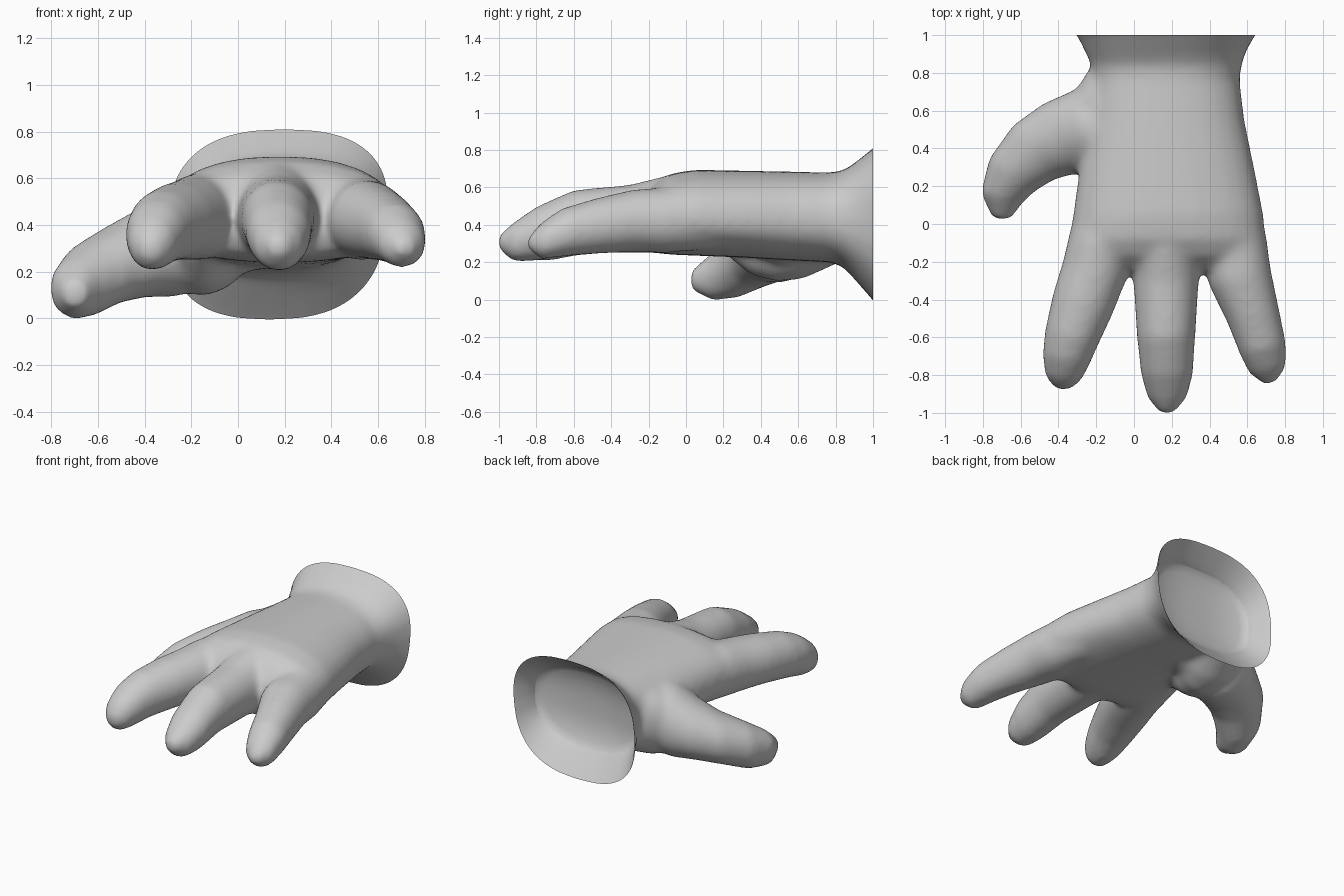
import bpy, bmesh
from math import cos, sin, pi
from mathutils import Vector

bm = bmesh.new()
SEGS = 28


def loft(sections):
    """Closed tube; section = x, y, z, half width, height up, height down, (x shear, squareness)."""
    rings = []
    n = len(sections)
    for i, (x, y, z, w, up, down, *extra) in enumerate(sections):
        a, b = sections[max(i - 1, 0)], sections[min(i + 1, n - 1)]
        d = Vector((b[0] - a[0], b[1] - a[1])).normalized()
        side = Vector((-d.y, d.x))
        s, power = extra if extra else (0, 2.05)
        ring = []
        for k in range(SEGS):
            t = 2 * pi * k / SEGS
            c, q = cos(t), sin(t)
            u = w * abs(c) ** (2 / power) * (1 if c > 0 else -1)
            v = (up if q > 0 else down) * abs(q) ** (2 / power) * (1 if q > 0 else -1)
            ring.append(bm.verts.new((x + side.x * u + s * v, y + side.y * u, z + v)))
        rings.append(ring)
    for r0, r1 in zip(rings, rings[1:]):
        for k in range(SEGS):
            j = (k + 1) % SEGS
            bm.faces.new((r0[k], r0[j], r1[j], r1[k]))
    bm.faces.new(rings[0][::-1])
    bm.faces.new(rings[-1])


def palm(y, x0, x1, z0, z1, shear=0.0, power=2.3, zc=0.43):
    return ((x0 + x1) / 2, y, zc, (x1 - x0) / 2, z1 - zc, zc - z0, shear, power)


# palm and flared cuff (overshoots y = 1, trimmed later)
loft([palm(1.10, -0.38, 0.72, -0.13, 0.90, 0.09, 2.6),
      palm(1.00, -0.30, 0.64, -0.005, 0.81, 0.08, 2.6),
      palm(0.90, -0.25, 0.59, 0.11, 0.73, 0.06, 2.5),
      palm(0.84, -0.225, 0.57, 0.175, 0.69, 0.03, 2.4),
      palm(0.77, -0.22, 0.56, 0.20, 0.68),
      palm(0.55, -0.25, 0.585, 0.21, 0.685),
      palm(0.30, -0.29, 0.635, 0.225, 0.69),
      palm(0.05, -0.325, 0.685, 0.235, 0.695),
      palm(-0.08, -0.34, 0.70, 0.24, 0.675),
      palm(-0.17, -0.34, 0.70, 0.25, 0.62),
      palm(-0.23, -0.32, 0.68, 0.27, 0.54),
      palm(-0.255, -0.26, 0.62, 0.32, 0.48)])

# index finger
loft([(-0.15, 0.15, 0.43, 0.14, 0.16, 0.16), (-0.17, -0.1, 0.43, 0.18, 0.19, 0.18),
      (-0.21, -0.25, 0.42, 0.175, 0.18, 0.17), (-0.27, -0.42, 0.41, 0.168, 0.17, 0.16),
      (-0.33, -0.60, 0.39, 0.147, 0.157, 0.157), (-0.36, -0.72, 0.36, 0.128, 0.137, 0.152),
      (-0.375, -0.82, 0.32, 0.095, 0.10, 0.115), (-0.38, -0.88, 0.30, 0.035, 0.035, 0.04)])

# middle finger
loft([(0.17, 0.15, 0.45, 0.15, 0.16, 0.18), (0.17, -0.12, 0.44, 0.18, 0.22, 0.19),
      (0.17, -0.30, 0.43, 0.174, 0.185, 0.18), (0.17, -0.60, 0.42, 0.155, 0.167, 0.175),
      (0.175, -0.80, 0.36, 0.138, 0.138, 0.153), (0.175, -0.92, 0.31, 0.105, 0.105, 0.11),
      (0.172, -1.006, 0.31, 0.035, 0.035, 0.04)])

# little finger
loft([(0.50, 0.15, 0.42, 0.14, 0.15, 0.15), (0.53, -0.1, 0.42, 0.175, 0.18, 0.17),
      (0.56, -0.28, 0.42, 0.17, 0.17, 0.165), (0.63, -0.48, 0.39, 0.143, 0.153, 0.145),
      (0.683, -0.66, 0.36, 0.127, 0.13, 0.13), (0.708, -0.77, 0.32, 0.102, 0.095, 0.107),
      (0.722, -0.845, 0.30, 0.035, 0.035, 0.035)])

# thumb
loft([(0.15, 0.55, 0.38, 0.12, 0.14, 0.15), (-0.08, 0.52, 0.36, 0.20, 0.25, 0.20),
      (-0.27, 0.495, 0.32, 0.22, 0.245, 0.23), (-0.40, 0.45, 0.275, 0.205, 0.205, 0.185),
      (-0.53, 0.38, 0.235, 0.182, 0.167, 0.172), (-0.645, 0.26, 0.175, 0.15, 0.152, 0.168),
      (-0.70, 0.14, 0.13, 0.115, 0.12, 0.135), (-0.70, 0.025, 0.11, 0.05, 0.045, 0.06)])

# fleshy mound joining thumb to wrist
loft([(0.0, 0.88, 0.38, 0.15, 0.14, 0.15), (-0.07, 0.75, 0.36, 0.18, 0.22, 0.19),
      (-0.13, 0.62, 0.34, 0.205, 0.25, 0.23), (-0.16, 0.48, 0.34, 0.19, 0.24, 0.245),
      (-0.17, 0.34, 0.35, 0.14, 0.17, 0.215), (-0.17, 0.20, 0.37, 0.09, 0.10, 0.12)])

bmesh.ops.recalc_face_normals(bm, faces=bm.faces)
mesh = bpy.data.meshes.new("glove")
bm.to_mesh(mesh)
bm.free()
glove = bpy.data.objects.new("glove", mesh)
bpy.context.collection.objects.link(glove)
bpy.context.view_layer.objects.active = glove
glove.select_set(True)

# fuse all parts into one skin and soften the joins
remesh = glove.modifiers.new("fuse", 'REMESH')
remesh.mode = 'VOXEL'
remesh.voxel_size = 0.018
soften = glove.modifiers.new("soften", 'SMOOTH')
soften.factor = 0.5
soften.iterations = 22
for m in ("fuse", "soften"):
    bpy.ops.object.modifier_apply(modifier=m)

# cut the cuff open at the back
bm = bmesh.new()
bm.from_mesh(glove.data)
bmesh.ops.bisect_plane(bm, geom=bm.verts[:] + bm.edges[:] + bm.faces[:],
                       plane_co=(0, 1, 0), plane_no=(0, 1, 0), clear_outer=True)
bm.to_mesh(glove.data)

# cuff lining: inner copy of the flare, closed as a shallow smooth bowl at the wrist
cut = bmesh.ops.bisect_plane(bm, geom=bm.verts[:] + bm.edges[:] + bm.faces[:], plane_co=(0, 0.86, 0),
                             plane_no=(0, 1, 0), clear_inner=True)["geom_cut"]
ring = [e for e in cut if isinstance(e, bmesh.types.BMEdge)]
centre = Vector((0.17, 0.86, 0.43))
for scale, y in ((0.85, 0.84), (0.6, 0.82), (0.3, 0.81)):
    new = bmesh.ops.extrude_edge_only(bm, edges=ring)["geom"]
    ring = [e for e in new if isinstance(e, bmesh.types.BMEdge)]
    prev = (1.0, 0.85, 0.6)[(0.85, 0.6, 0.3).index(scale)]
    for v in (g for g in new if isinstance(g, bmesh.types.BMVert)):
        v.co = centre + (v.co - centre) * (scale / prev)
        v.co.y = y
bmesh.ops.triangle_fill(bm, edges=ring, use_beauty=True)
for v in bm.verts:
    v.co.x = centre.x + (v.co.x - centre.x) * 0.99
    v.co.z = centre.z + (v.co.z - centre.z) * 0.99
bmesh.ops.recalc_face_normals(bm, faces=bm.faces)
bmesh.ops.reverse_faces(bm, faces=[f for f in bm.faces] if sum(f.normal.y for f in bm.faces) < 0 else [])
lining_mesh = bpy.data.meshes.new("cuff_lining")
bm.to_mesh(lining_mesh)
bm.free()
lining = bpy.data.objects.new("cuff_lining", lining_mesh)
bpy.context.collection.objects.link(lining)
lining.select_set(True)
bpy.ops.object.shade_smooth()
